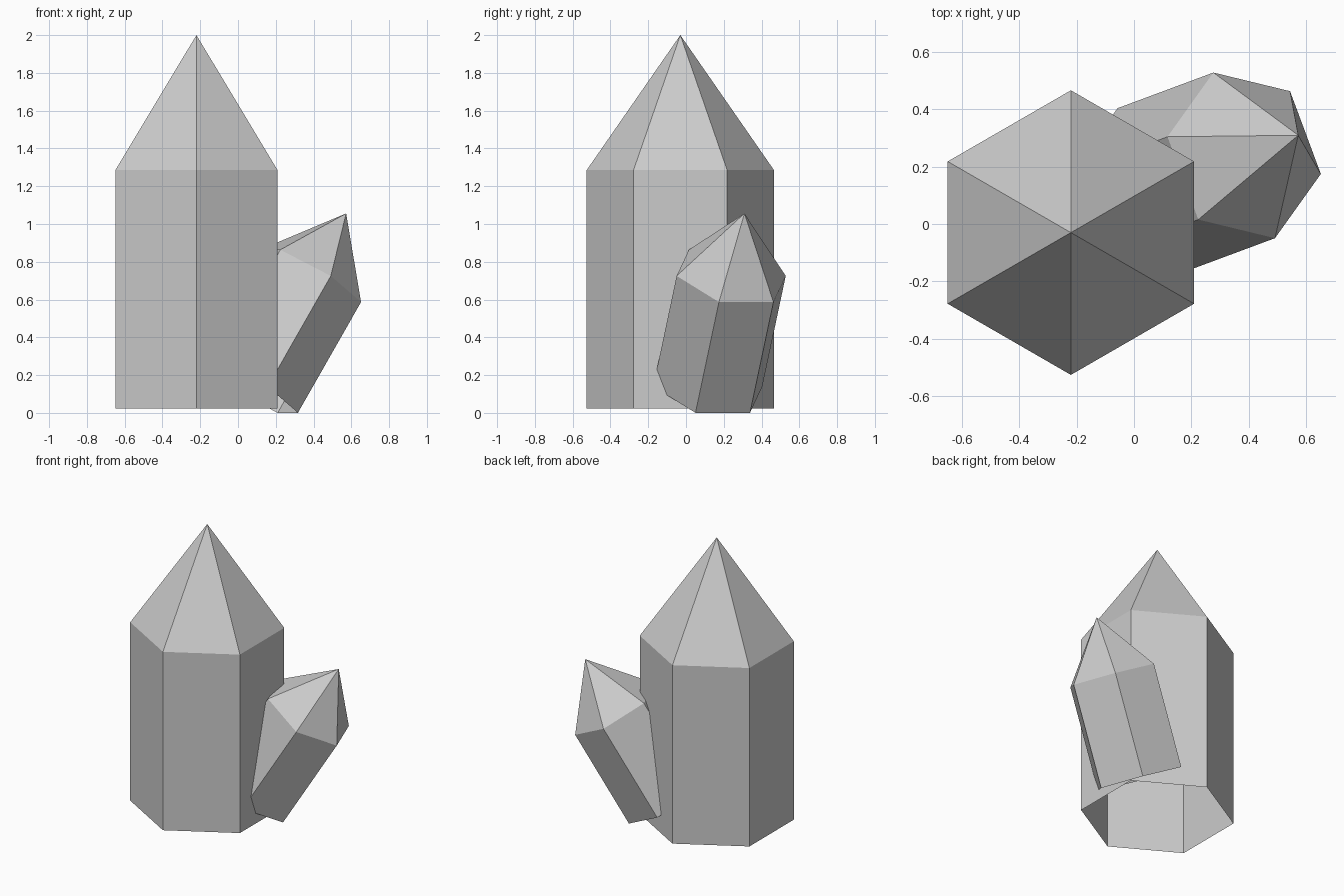
import bpy, bmesh
from math import cos, sin, pi, radians

if "Cube" in bpy.data.objects:
    bpy.data.objects.remove(bpy.data.objects["Cube"])


def crystal(name, radius, shaft, tip, location, tilt=0, turn=0):
    """Hexagonal shaft, open underneath, with a pointed tip."""
    bm = bmesh.new()

    def ring(z):
        return [bm.verts.new((radius * cos(pi / 2 + i * pi / 3),
                              radius * sin(pi / 2 + i * pi / 3), z)) for i in range(6)]

    base, shoulder = ring(0), ring(shaft)
    apex = bm.verts.new((0, 0, shaft + tip))
    for i in range(6):
        j = (i + 1) % 6
        bm.faces.new((base[i], base[j], shoulder[j], shoulder[i]))
        bm.faces.new((shoulder[i], shoulder[j], apex))
    mesh = bpy.data.meshes.new(name)
    bm.to_mesh(mesh)
    bm.free()
    obj = bpy.data.objects.new(name, mesh)
    obj.location = location
    obj.rotation_euler = (0, radians(tilt), radians(turn))
    bpy.context.collection.objects.link(obj)
    return obj


# Tall upright crystal
crystal("large_crystal", 0.496, 1.263, 0.715, (-0.22, -0.03, 0.022))

# Small crystal leaning out to the back right
crystal("small_crystal", 0.308, 0.686, 0.387, (0.05, 0.115, 0.139), tilt=31.3, turn=20.4)
